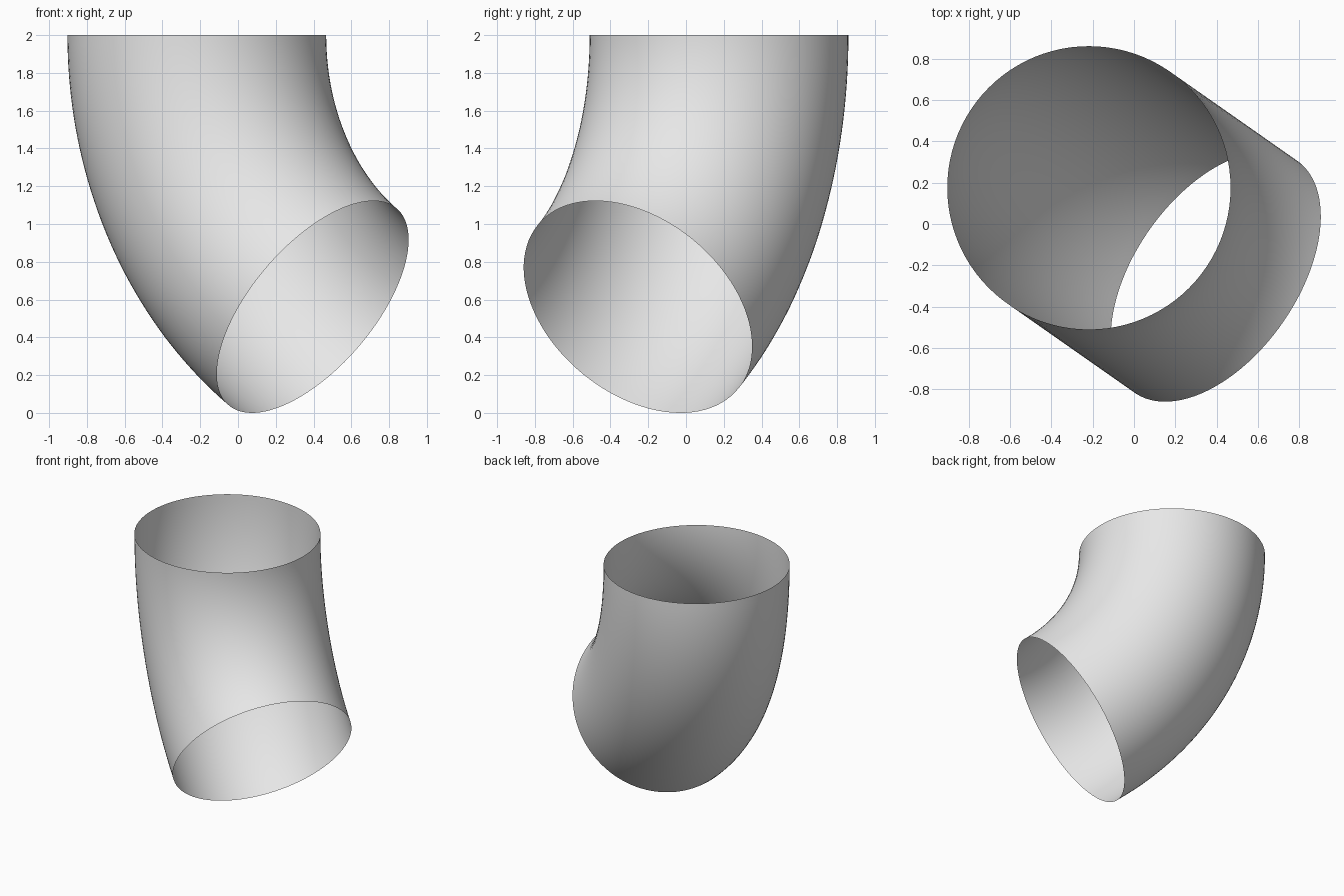
import bpy, bmesh
from math import radians, sin, cos
from mathutils import Matrix, Vector

cube = bpy.data.objects.get("Cube")
if cube:
    bpy.data.objects.remove(cube, do_unlink=True)

# Dimensions of the open, thin-walled pipe elbow
TUBE_RADIUS = 0.685
BEND_ANGLE = radians(55)
BEND_RADIUS = (2 - TUBE_RADIUS * sin(BEND_ANGLE)) / sin(BEND_ANGLE)
top_centre = Vector((-0.218, 0.175, 2))
heading = Vector((cos(radians(-35)), sin(radians(-35)), 0))

grey = bpy.data.materials.new("light grey")
grey.use_nodes = True
grey.diffuse_color = (0.8, 0.8, 0.8, 1)
grey.node_tree.nodes["Principled BSDF"].inputs["Base Color"].default_value = (0.8, 0.8, 0.8, 1)

# Sweep the top ring around the bend centre
bm = bmesh.new()
ring = bmesh.ops.create_circle(bm, segments=96, radius=TUBE_RADIUS,
                               matrix=Matrix.Translation(top_centre))
bmesh.ops.spin(bm, geom=ring["verts"] + bm.edges[:],
               cent=top_centre + heading * BEND_RADIUS,
               axis=Vector((0, 0, -1)).cross(heading),
               angle=BEND_ANGLE, steps=40, use_duplicate=False)

# Point the faces outwards from the tube
bm.normal_update()
bm.faces.ensure_lookup_table()
top_face = max(bm.faces, key=lambda f: f.calc_center_median().z)
if top_face.normal.dot(top_face.calc_center_median() - top_centre) < 0:
    bmesh.ops.reverse_faces(bm, faces=bm.faces[:])
for face in bm.faces:
    face.smooth = True

mesh = bpy.data.meshes.new("pipe_elbow")
bm.to_mesh(mesh)
bm.free()
mesh.materials.append(grey)
elbow = bpy.data.objects.new("pipe_elbow", mesh)
bpy.context.collection.objects.link(elbow)
